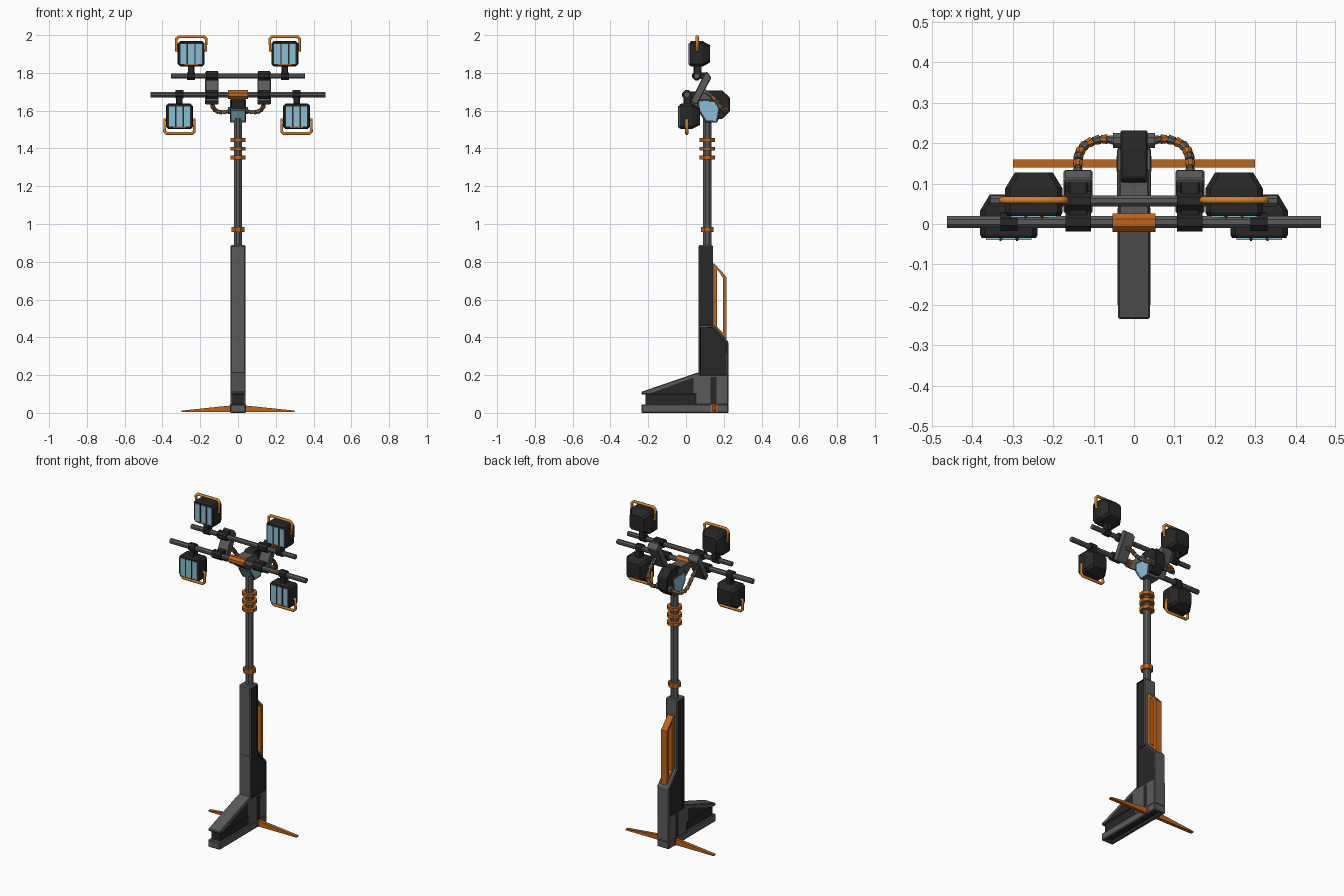
import bpy, bmesh, math
from mathutils import Vector, Matrix

if "Cube" in bpy.data.objects:
    bpy.data.objects.remove(bpy.data.objects["Cube"])

def mat(name, r, g, b):
    m = bpy.data.materials.new(name)
    m.diffuse_color = (r, g, b, 1)
    m.use_nodes = True
    m.node_tree.nodes["Principled BSDF"].inputs["Base Color"].default_value = m.diffuse_color
    return m

GRAY = mat("mid gray", 0.105, 0.105, 0.105)
DARK = mat("charcoal", 0.02, 0.02, 0.02)
RUST = mat("burnt orange", 0.52, 0.13, 0.01)
ORANGE = mat("bright orange", 0.65, 0.22, 0.015)
BLUE = mat("pale blue", 0.25, 0.52, 0.66)

def finish(bm, name, *mats):
    bmesh.ops.recalc_face_normals(bm, faces=bm.faces[:])
    me = bpy.data.meshes.new(name)
    bm.to_mesh(me)
    bm.free()
    for m in mats:
        me.materials.append(m)
    ob = bpy.data.objects.new(name, me)
    bpy.context.collection.objects.link(ob)
    return ob

def skin(rings):
    """Mesh that joins equal-length rings of points and caps both ends."""
    bm = bmesh.new()
    rows = [[bm.verts.new(p) for p in ring] for ring in rings]
    n = len(rows[0])
    for a, b in zip(rows, rows[1:]):
        for i in range(n):
            bm.faces.new((a[i], a[(i + 1) % n], b[(i + 1) % n], b[i]))
    bm.faces.new(rows[0])
    bm.faces.new(rows[-1])
    bmesh.ops.recalc_face_normals(bm, faces=bm.faces[:])
    return bm

def prism(name, pts, x0, x1, m, bevel=0.0, panel=None, rule=None, rim=0.006, depth=0.006):
    """Side profile (y, z) extruded along x, with optional recessed panels."""
    bm = skin([[(x, y, z) for y, z in pts] for x in (x0, x1)])
    if bevel:
        bmesh.ops.bevel(bm, geom=bm.edges[:], offset=bevel, segments=1, affect='EDGES')
    if panel:
        bm.normal_update()
        rule = rule or (lambda n: abs(n.x) > 0.99)
        faces = [f for f in bm.faces if rule(f.normal) and f.calc_area() > 0.001]
        bmesh.ops.inset_individual(bm, faces=faces, thickness=rim)
        walls = bmesh.ops.inset_individual(bm, faces=faces, thickness=0.002, depth=-depth)["faces"]
        for f in faces + walls:
            f.material_index = 1
        return finish(bm, name, m, panel)
    return finish(bm, name, m)

def box(name, x0, x1, y0, y1, z0, z1, m, bevel=0.0, **kw):
    return prism(name, [(y0, z0), (y1, z0), (y1, z1), (y0, z1)], x0, x1, m, bevel, **kw)

def rod(name, a, b, r, m, sides=8, r2=None):
    a, b = Vector(a), Vector(b)
    d = b - a
    q = d.to_track_quat('Z', 'Y').to_matrix().to_4x4()
    bm = bmesh.new()
    bmesh.ops.create_cone(bm, cap_ends=True, segments=sides, radius1=r,
                          radius2=r if r2 is None else r2, depth=d.length,
                          matrix=Matrix.Translation((a + b) / 2) @ q @ Matrix.Rotation(math.pi / sides, 4, 'Z'))
    return finish(bm, name, m)

def tube(name, pts, r, m):
    cu = bpy.data.curves.new(name, 'CURVE')
    cu.dimensions = '3D'
    cu.bevel_depth = r
    cu.bevel_resolution = 1
    cu.use_fill_caps = True
    sp = cu.splines.new('POLY')
    sp.points.add(len(pts) - 1)
    for p, co in zip(sp.points, pts):
        p.co = (*co, 1)
    cu.materials.append(m)
    ob = bpy.data.objects.new(name, cu)
    bpy.context.collection.objects.link(ob)
    bpy.context.view_layer.objects.active = ob
    ob.select_set(True)
    bpy.ops.object.convert(target='MESH')
    bpy.context.object.select_set(False)

# Foot
box("base_bar", -.04, .04, -.235, .225, 0, .045, GRAY, .004,
    panel=DARK, rule=lambda n: n.z < -.99, rim=.014, depth=.02)
box("foot_gap", -.03, .03, -.215, .08, .04, .102, DARK)
prism("foot_wedge", [(-.235, .098), (-.235, .112), (.045, .208), (.07, .215), (.07, .098)],
      -.04, .04, GRAY, .004)
box("heel_block", -.04, .04, .05, .225, .043, .2, GRAY, .004)
for s in (-1, 1):
    prism("wedge_side_panel", [(-.2, .1), (.04, .1), (.04, .187)], s * .03, s * .041, DARK)
    box("heel_slot", s * .03, s * .041, .13, .162, .045, .19, DARK)
    # Side legs taper to a thin tip
    finish(skin([[(s * x, y, z) for y, z in ((.14, z0), (.16, z0), (.16, z1), (.14, z1))]
                 for x, z0, z1 in ((.03, .004, .04), (.3, .004, .012))]), "side_leg", RUST)
    box("leg_socket", s * .03, s * .043, .13, .168, .003, .044, RUST)

# Column with recessed dark sides
prism("column_lower", [(.065, .19), (.065, .465), (.145, .465), (.225, .375), (.225, .19)],
      -.04, .04, GRAY, .005, panel=DARK)
box("column_upper", -.04, .04, .065, .142, .455, .888, GRAY, .006, panel=DARK, rim=.004)

# Carry handle frame on the back
outer = [(.138, .79), (.15, .79), (.215, .72), (.215, .385), (.138, .45)]
inner = [(.163, .75), (.168, .758), (.195, .715), (.195, .425), (.163, .458)]
bm = bmesh.new()
grid = [[bm.verts.new((x, y, z)) for y, z in loop]
        for x, loop in ((-.02, outer), (.02, outer), (.02, inner), (-.02, inner))]
for a, b in zip(grid, grid[1:] + grid[:1]):
    for i in range(5):
        bm.faces.new((a[i], a[(i + 1) % 5], b[(i + 1) % 5], b[i]))
finish(bm, "carry_handle", RUST)

# Mast and collars
rod("mast", (0, .112, .87), (0, .112, 1.58), .024, GRAY)
rod("mast_collar", (0, .112, .957), (0, .112, .985), .036, RUST)
for z in (1.352, 1.398, 1.445):
    rod("mast_ring", (0, .112, z - .01), (0, .112, z + .01), .044, RUST)

# Swivel head
prism("head_body", [(.06, 1.66), (.06, 1.605), (.103, 1.538), (.167, 1.538), (.187, 1.655)],
      -.042, .042, GRAY, .003, panel=BLUE, rim=.005, depth=.002,
      rule=lambda n: abs(n.x) > .99 or (n.y < -.6 and abs(n.x) < .1))
prism("head_drum", [(.08, 1.67), (.115, 1.708), (.19, 1.708), (.232, 1.67), (.232, 1.595),
                    (.19, 1.555), (.12, 1.553)], -.034, .034, DARK, .004)
prism("head_arm", [(-.01, 1.665), (-.01, 1.695), (.13, 1.695), (.14, 1.62), (.065, 1.61)],
      -.037, .037, GRAY, .003)
rod("bar_clamp", (-.053, .003, 1.685), (.053, .003, 1.685), .025, RUST)

# Cross bars
rod("lower_bar", (-.463, .005, 1.685), (.463, .005, 1.685), .0155, GRAY)
rod("upper_bar", (-.355, .057, 1.783), (.355, .057, 1.783), .0145, GRAY)

def ring(x, y, z, hw, hh, c=.012):
    """Rectangle with cut corners facing the front."""
    pts = [(hw, hh - c), (hw - c, hh), (c - hw, hh), (-hw, hh - c),
           (-hw, c - hh), (c - hw, -hh), (hw - c, -hh), (hw, c - hh)]
    return [(x + a, y, z + b) for a, b in pts]

def lamp(x, y, z, up):
    """Lamp at centre; up=1 stands on the bar, up=-1 hangs from it."""
    secs = ((-.053, .067, .062), (-.045, .071, .067), (.015, .071, .067), (.055, .047, .046))
    finish(skin([ring(x, y + dy, z, w, h) for dy, w, h in secs]), "lamp_housing", DARK)
    for i in (-1, 0, 1):
        cx = x + i * .04
        box("lamp_light_strip", cx - .0165, cx + .0165, y - .057, y - .05, z - .055, z + .052, BLUE)
    for i in (-.5, .5):
        box("lamp_strip_divider", x + i * .04 - .0025, x + i * .04 + .0025,
            y - .06, y - .05, z - .056, z + .054, DARK)
    box("lamp_trim", x - .035, x + .035, y - .058, y - .05, z - .062, z - .055, RUST)
    # Guard rail
    hy, w, t = y - .014, .079, z + up * .091
    tube("lamp_guard", [(x - .06, hy, z + up * .018), (x - w, hy, z + up * .018),
                        (x - w, hy, t - up * .012), (x - w + .012, hy, t), (x + w - .012, hy, t),
                        (x + w, hy, t - up * .012), (x + w, hy, z + up * .018),
                        (x + .06, hy, z + up * .018)], .0088, ORANGE)

for s in (-1, 1):
    lamp(s * .248, .073, 1.901, 1)
    lamp(s * .31, .018, 1.57, -1)
    # Lamp stems and bar grips
    rod("upper_lamp_grip", (s * .227, .057, 1.783), (s * .27, .057, 1.783), .021, DARK)
    box("upper_lamp_stem", s * .248 - .017, s * .248 + .017, .04, .083, 1.79, 1.845, DARK, .004)
    rod("lower_lamp_grip", (s * .289, .005, 1.687), (s * .331, .005, 1.687), .024, DARK)
    box("lower_lamp_stem", s * .31 - .017, s * .31 + .017, -.012, .03, 1.625, 1.68, DARK, .004)

    # Slanted bracket joining the two bars
    prism("bar_bracket", [(.1, 1.8), (.112, 1.806), (.135, 1.775), (.062, 1.638), (.05, 1.632),
                          (.025, 1.65)], s * .103, s * .174, GRAY, .004)
    for y, z, n in ((.057, 1.785, "upper"), (.005, 1.685, "lower")):
        rod(n + "_bar_grip", (s * .107, y, z), (s * .169, y, z), .026, DARK)
        box(n + "_grip_arm", s * .115, s * .162, y, y + .055, z - .017, z + .017, DARK, .003)

    # Segmented cable of alternating beads
    rod("cable_port", (s * .03, .207, 1.6), (s * .052, .207, 1.6), .02, GRAY)
    path = [(.045, .207, 1.597), (.064, .21, 1.593), (.083, .21, 1.591), (.103, .205, 1.594),
            (.12, .197, 1.601), (.131, .184, 1.615), (.137, .17, 1.635),
            (.139, .156, 1.656), (.139, .138, 1.675), (.139, .1, 1.705)]
    pts = [Vector((s * a, b, c)) for a, b, c in path]
    tube("cable_core", pts, .008, GRAY)
    for i, (a, b) in enumerate(zip(pts, pts[1:])):
        mid, h = (a + b) / 2, (b - a) * .38
        rod("cable_bead", mid - h, mid + h, .013, RUST if i % 2 else GRAY, 8, .0105)
